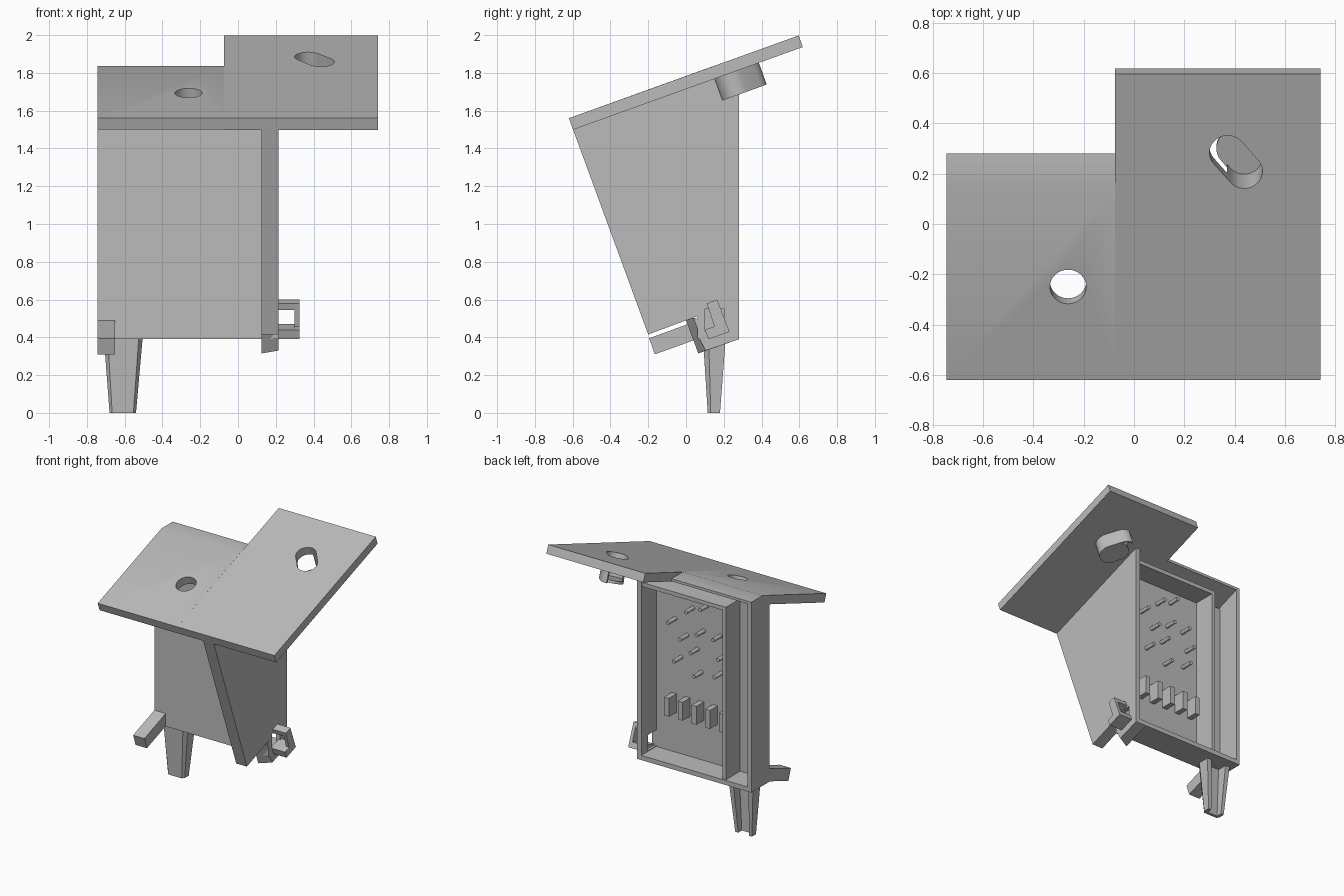
import bpy, bmesh, math
from mathutils import Matrix, Vector

cube = bpy.data.objects.get("Cube")
if cube:
    bpy.data.objects.remove(cube, do_unlink=True)

GREY = (0.5, 0.5, 0.5, 1)
grey = bpy.data.materials.new("plain grey")
grey.use_nodes = True
grey.diffuse_color = GREY
grey.node_tree.nodes["Principled BSDF"].inputs["Base Color"].default_value = GREY


def loft(name, lower, upper):
    """Solid between two matching outlines."""
    bm = bmesh.new()
    a = [bm.verts.new(p) for p in lower]
    b = [bm.verts.new(p) for p in upper]
    n = len(a)
    bm.faces.new(a)
    bm.faces.new(b)
    for i in range(n):
        bm.faces.new((a[i], a[(i + 1) % n], b[(i + 1) % n], b[i]))
    bmesh.ops.recalc_face_normals(bm, faces=bm.faces)
    mesh = bpy.data.meshes.new(name)
    bm.to_mesh(mesh)
    bm.free()
    mesh.materials.append(grey)
    ob = bpy.data.objects.new(name, mesh)
    bpy.context.collection.objects.link(ob)
    return ob


def prism(name, pts, x0, x1):
    """Side outline (y, z) extruded along x."""
    return loft(name, [(x0, y, z) for y, z in pts], [(x1, y, z) for y, z in pts])


def box(name, x0, x1, y0, y1, z0, z1):
    return prism(name, [(y0, z0), (y1, z0), (y1, z1), (y0, z1)], x0, x1)


def cut(ob, cutter):
    """Subtract the cutter, then remove it."""
    cutter.hide_render = True
    mod = ob.modifiers.new("cut", "BOOLEAN")
    mod.operation = "DIFFERENCE"
    mod.solver = "EXACT"
    mod.object = cutter
    bpy.context.view_layer.update()
    deps = bpy.context.evaluated_depsgraph_get()
    mesh = bpy.data.meshes.new_from_object(ob.evaluated_get(deps))
    ob.modifiers.clear()
    ob.data = mesh
    bpy.data.objects.remove(cutter, do_unlink=True)


# Sloped frame of the top plate
SLOPE = math.radians(19.8)
FRAME = Matrix.Translation((0, -0.62, 1.56)) @ Matrix.Rotation(SLOPE, 4, "X")


def plate_solid(name, pts, w0, w1):
    """Outline in the plate's plane, extruded square to the plate."""
    return loft(name, [FRAME @ Vector((x, v, w0)) for x, v in pts],
                [FRAME @ Vector((x, v, w1)) for x, v in pts])


def slot(a, b, r, steps=16):
    """Rounded slot outline from centre a to centre b."""
    ang = math.atan2(b[1] - a[1], b[0] - a[0])
    pts = []
    for c, start in ((b, ang - math.pi / 2), (a, ang + math.pi / 2)):
        for i in range(steps + 1):
            t = start + math.pi * i / steps
            pts.append((c[0] + r * math.cos(t), c[1] + r * math.sin(t)))
    return pts


def disc(c, r, steps=32):
    return [(c[0] + r * math.cos(2 * math.pi * i / steps),
             c[1] + r * math.sin(2 * math.pi * i / steps)) for i in range(steps)]


# Top plate: short side with a level rear strip, long side with a slotted hole
short_plate = prism("top_plate_short", [(-0.62, 1.56), (0.145, 1.836), (0.28, 1.836),
                    (0.28, 1.816), (-0.598, 1.499)], -0.745, -0.075)
cut(short_plate, plate_solid("round_cutter", disc((-0.262, 0.394), 0.072), -0.2, 0.1))
long_plate = plate_solid("top_plate_long", [(-0.075, 0), (0.74, 0), (0.74, 1.293),
                         (-0.075, 1.293)], -0.065, 0)
HIGH, LOW = (0.372, 0.96), (0.438, 0.881)
cut(long_plate, plate_solid("slot_cutter", slot(LOW, HIGH, 0.072), -0.2, 0.1))

# Half-open collar and its floor under the slot
collar = plate_solid("slot_collar", slot(LOW, HIGH, 0.086), -0.187, -0.06)
cut(collar, plate_solid("collar_bore", slot(LOW, HIGH, 0.072), -0.3, 0.1))
cut(collar, plate_solid("collar_opening", [(0.2, 0.8), (0.37, 0.8), (0.37, 1.1), (0.2, 1.1)],
                        -0.3, -0.066))
plate_solid("collar_floor", slot(LOW, (0.407, 0.918), 0.08), -0.187, -0.167)

# Housing, open at the back
box("front_panel", -0.745, 0.215, 0.06, 0.1, 0.39, 1.738)
box("housing_floor", -0.745, 0.215, 0.06, 0.28, 0.39, 0.425)
side = [(0.06, 0.39), (0.28, 0.39), (0.28, 1.817), (0.06, 1.738)]
prism("right_wall", side, -0.745, -0.715)
left_wall = prism("left_wall", side, 0.18, 0.215)
cut(left_wall, box("window_cutter", 0.1, 0.3, 0.1, 0.2, 0.43, 0.55))
box("inner_divider", -0.525, -0.495, 0.09, 0.27, 0.41, 1.735)
box("inner_top_wall", -0.525, 0.2, 0.09, 0.27, 1.705, 1.735)

# Bracing fin under the plate
prism("bracing_fin", [(-0.598, 1.5), (-0.2, 0.415), (0, 0.49), (0.07, 0.515), (0.07, 1.742)],
      0.125, 0.215)

# Slanted latch below the fin
latch_tail = [(0.28, 0.39), (0.06, 0.41), (0.06, 0.5)]
loft("latch", [(0.125, y, z) for y, z in [(0, 0.49), (0.065, 0.315)] + latch_tail],
     [(0.215, y, z) for y, z in [(0.04, 0.503), (0.105, 0.33)] + latch_tail])

# Side clip: hooked outer plate on two stubs
prism("clip_plate", [(0.11, 0.58), (0.165, 0.6), (0.23, 0.43), (0.12, 0.39), (0.1, 0.44),
                     (0.15, 0.458)], 0.3, 0.325)
prism("clip_upper_stub", [(0.11, 0.58), (0.165, 0.6), (0.178, 0.565), (0.123, 0.545)], 0.2, 0.3)
prism("clip_lower_stub", [(0.1, 0.44), (0.215, 0.47), (0.23, 0.43), (0.12, 0.39)], 0.2, 0.3)

# Forward arm at the other corner
prism("front_arm", [(-0.195, 0.395), (-0.165, 0.31), (0.065, 0.393), (0.065, 0.49)],
      -0.745, -0.65)

# Tapered channel leg
U = [(0, 1), (0, 0.25), (0.1, 0), (0.9, 0), (1, 0.25), (1, 1),
     (0.82, 1), (0.82, 0.35), (0.18, 0.35), (0.18, 1)]
loft("leg", [(-0.68 + 0.14 * u, 0.115 + 0.065 * v, 0) for u, v in U],
     [(-0.71 + 0.205 * u, 0.09 + 0.12 * v, 0.395) for u, v in U])

# Row of flat tabs inside the housing
for i in range(5):
    x = 0.03 - 0.115 * i
    box("inner_tab", x - 0.02, x + 0.02, 0.09, 0.19, 0.73, 0.87)

# Round pegs inside the housing
PEGS = [(0.02, 1.44), (-0.13, 1.56), (-0.25, 1.61), (-0.08, 1.34), (-0.22, 1.41), (-0.36, 1.41),
        (-0.03, 1.16), (-0.17, 1.26), (-0.4, 1.27), (-0.2, 1.09), (-0.37, 1.13)]
for c in PEGS:
    ring = disc(c, 0.015, 12)
    loft("inner_peg", [(x, 0.09, z) for x, z in ring], [(x, 0.19, z) for x, z in ring])

# Smooth the round walls, keep the hard edges
bpy.ops.object.select_all(action="DESELECT")
for ob in bpy.context.collection.objects:
    if ob.type == "MESH" and ob.data.materials and ob.data.materials[0] == grey:
        ob.select_set(True)
        bpy.context.view_layer.objects.active = ob
bpy.ops.object.shade_smooth_by_angle(angle=math.radians(31))
